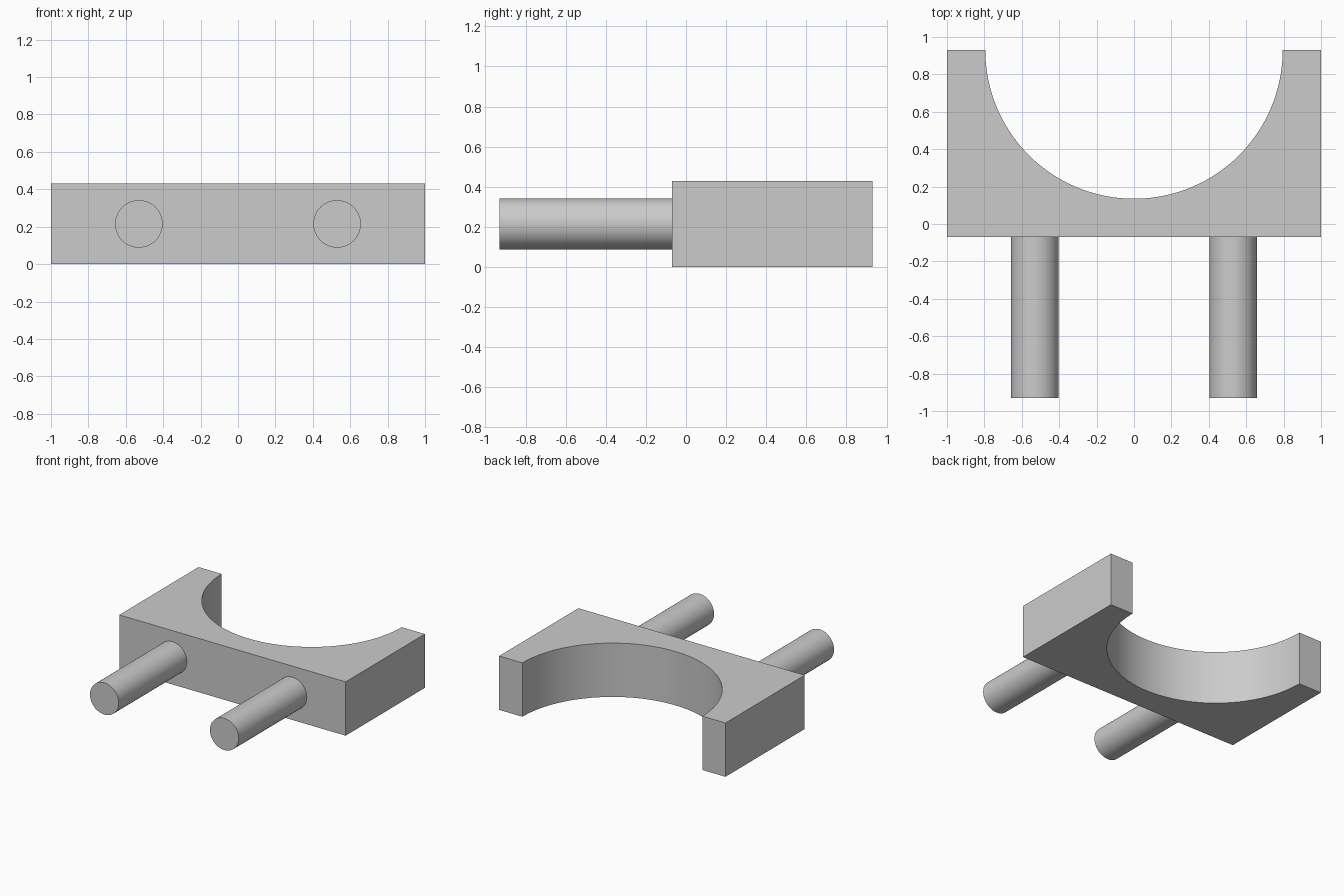
import bpy
import bmesh
from math import pi, sin, cos, radians
from mathutils import Matrix

cube = bpy.data.objects.get("Cube")
if cube:
    bpy.data.objects.remove(cube, do_unlink=True)

GREY = (0.6, 0.6, 0.6, 1.0)
FRONT, BACK, HEIGHT = -0.07, 0.93, 0.43
SADDLE_RADIUS = 0.795
PEG_RADIUS, PEG_X, PEG_TIP = 0.127, 0.53, -0.93

grey = bpy.data.materials.new("plain_grey")
grey.use_nodes = True
grey.diffuse_color = GREY
grey.node_tree.nodes["Principled BSDF"].inputs["Base Color"].default_value = GREY


def finish(name, bm):
    """Turn a bmesh into a shaded, coloured object."""
    bmesh.ops.recalc_face_normals(bm, faces=bm.faces)
    mesh = bpy.data.meshes.new(name)
    bm.to_mesh(mesh)
    bm.free()
    mesh.materials.append(grey)
    obj = bpy.data.objects.new(name, mesh)
    bpy.context.collection.objects.link(obj)
    bpy.ops.object.select_all(action='DESELECT')
    obj.select_set(True)
    bpy.context.view_layer.objects.active = obj
    bpy.ops.object.shade_smooth_by_angle(angle=radians(30))
    return obj


# Saddle block: rectangle with a half-round bite in the back, extruded upwards
steps = 64
outline = [(-1, BACK), (-1, FRONT), (1, FRONT), (1, BACK)]
outline += [(SADDLE_RADIUS * cos(pi * i / steps),
             BACK - SADDLE_RADIUS * sin(pi * i / steps)) for i in range(steps + 1)]
bm = bmesh.new()
base = bm.faces.new([bm.verts.new((x, y, 0)) for x, y in outline])
extruded = bmesh.ops.extrude_face_region(bm, geom=[base], use_keep_orig=True)
top_verts = [g for g in extruded["geom"] if isinstance(g, bmesh.types.BMVert)]
bmesh.ops.translate(bm, verts=top_verts, vec=(0, 0, HEIGHT))
bmesh.ops.triangulate(bm, faces=[f for f in bm.faces if len(f.verts) > 4])
finish("saddle_block", bm)

# Two round pegs on the front face
for side, name in ((1, "left_peg"), (-1, "right_peg")):
    bm = bmesh.new()
    place = (Matrix.Translation((side * PEG_X, (FRONT + PEG_TIP) / 2, HEIGHT / 2))
             @ Matrix.Rotation(pi / 2, 4, 'X'))
    bmesh.ops.create_cone(bm, cap_ends=True, segments=48, radius1=PEG_RADIUS,
                          radius2=PEG_RADIUS, depth=FRONT - PEG_TIP, matrix=place)
    finish(name, bm)
